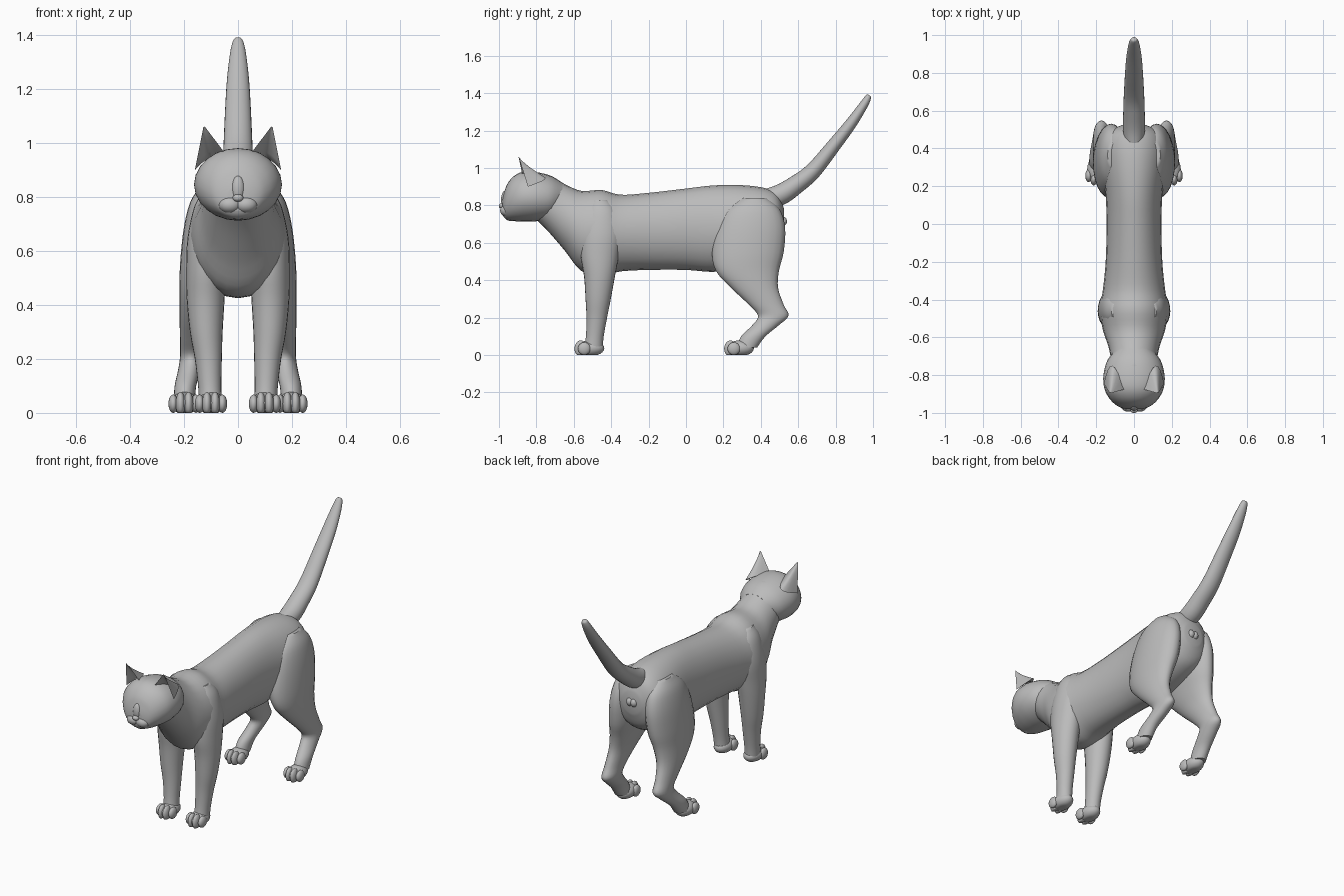
import bpy, bmesh, math
from mathutils import Vector

if "Cube" in bpy.data.objects:
    bpy.data.objects.remove(bpy.data.objects["Cube"])

fur = bpy.data.materials.new("grey fur")
fur.diffuse_color = (0.5, 0.5, 0.5, 1)
fur.use_nodes = True
fur.node_tree.nodes["Principled BSDF"].inputs["Base Color"].default_value = fur.diffuse_color


def finish(name, bm, mirror=False, angle=50):
    bmesh.ops.recalc_face_normals(bm, faces=bm.faces)
    mesh = bpy.data.meshes.new(name)
    bm.to_mesh(mesh)
    bm.free()
    mesh.materials.append(fur)
    ob = bpy.data.objects.new(name, mesh)
    bpy.context.collection.objects.link(ob)
    bpy.ops.object.select_all(action='DESELECT')
    ob.select_set(True)
    bpy.context.view_layer.objects.active = ob
    bpy.ops.object.shade_smooth_by_angle(angle=math.radians(angle))
    if mirror:
        ob.modifiers.new("Mirror", 'MIRROR')
    return ob


def spline(rows, steps):
    """Smooth curve through rows of numbers."""
    out = []
    for i in range(len(rows) - 1):
        p0, p1, p2 = rows[max(i - 1, 0)], rows[i], rows[i + 1]
        p3 = rows[min(i + 2, len(rows) - 1)]
        for s in range(steps):
            t = s / steps
            out.append([0.5 * (2 * b + (c - a) * t + (2 * a - 5 * b + 4 * c - d) * t * t
                               + (3 * b - a - 3 * c + d) * t ** 3)
                        for a, b, c, d in zip(p0, p1, p2, p3)])
    return out + [list(rows[-1])]


def skin(bm, loops):
    """Bridge closed loops of points and cap both ends."""
    rings = [[bm.verts.new(p) for p in loop] for loop in loops]
    n = len(rings[0])
    for a, b in zip(rings, rings[1:]):
        for k in range(n):
            bm.faces.new((a[k], a[(k + 1) % n], b[(k + 1) % n], b[k]))
    bm.faces.new(rings[0])
    bm.faces.new(rings[-1])


def ellipse(c, u, v, n=24):
    c, u, v = Vector(c), Vector(u), Vector(v)
    return [c + u * math.cos(2 * math.pi * k / n) + v * math.sin(2 * math.pi * k / n) for k in range(n)]


def along_y(name, rows):
    """Rows: y, top z, bottom z, half width."""
    bm = bmesh.new()
    skin(bm, [ellipse((0, y, (t + b) / 2), (w, 0, 0), (0, 0, (t - b) / 2))
              for y, t, b, w in spline(rows, 4)])
    return finish(name, bm)


def along_z(name, rows):
    """Rows: z, front y, back y, inner x, outer x."""
    bm = bmesh.new()
    skin(bm, [ellipse(((i + o) / 2, (f + b) / 2, z), ((o - i) / 2, 0, 0), (0, (b - f) / 2, 0))
              for z, f, b, i, o in spline(rows, 4)])
    return finish(name, bm, mirror=True)


def balls(name, items, mirror=True, floor=False):
    """Items: centre and radii of each ellipsoid."""
    bm = bmesh.new()
    for c, r in items:
        made = bmesh.ops.create_uvsphere(bm, u_segments=20, v_segments=12, radius=1)
        for v in made["verts"]:
            v.co = Vector(c) + Vector(a * b for a, b in zip(v.co, r))
            if floor:
                v.co.z = max(v.co.z, 0)
    return finish(name, bm, mirror)


# Torso and neck
along_y("torso", [
    (-.84, .95, .76, .09), (-.75, .968, .675, .115), (-.65, .915, .56, .135),
    (-.56, .878, .45, .165), (-.45, .882, .425, .18), (-.35, .857, .447, .165),
    (-.2, .867, .455, .15), (0, .89, .455, .145), (.15, .907, .445, .15),
    (.3, .908, .47, .165), (.42, .893, .51, .165), (.49, .86, .56, .13), (.525, .78, .65, .06)])

# Head
along_y("head", [
    (-.66, .92, .78, .09), (-.72, .957, .73, .14), (-.8, .978, .715, .162),
    (-.87, .98, .713, .157), (-.92, .957, .716, .133), (-.955, .915, .722, .1),
    (-.972, .87, .735, .07), (-.98, .84, .75, .04)])

# Face details
balls("muzzle", [((.03, -.958, .772), (.042, .036, .032))])
balls("chin", [((0, -.94, .745), (.036, .03, .028))], mirror=False)
balls("nose", [((0, -.985, .797), (.02, .016, .014)), ((0, -.965, .83), (.026, .024, .05))], mirror=False)
balls("eyes", [((.065, -.937, .856), (.031, .018, .023))])

# Ears: crescent loops that shrink towards the tip, hollow at the front
bm = bmesh.new()
inner, outer, tip = Vector((.05, -.875, .965)), Vector((.16, -.845, .9)), Vector((.127, -.897, 1.067))
loops = []
for s in range(7):
    t = s / 6
    a, b = inner.lerp(tip, t * .95), outer.lerp(tip, t * .95)
    back = Vector((.01, .11, .015)) * (1 - t) ** 1.3
    arc = [a.lerp(b, k / 8) + back * math.sin(math.pi * k / 8) for k in range(9)]
    front = [a.lerp(b, k / 8) + back * .7 * math.sin(math.pi * k / 8) for k in range(7, 0, -1)]
    loops.append(arc + front)
skin(bm, loops)
finish("ears", bm, mirror=True)

# Legs
along_z("front_legs", [
    (.83, -.5, -.42, .07, .12), (.77, -.535, -.37, .05, .16), (.65, -.56, -.345, .05, .187),
    (.53, -.562, -.36, .045, .192), (.42, -.545, -.38, .05, .19), (.3, -.537, -.402, .057, .178),
    (.2, -.532, -.422, .06, .16), (.1, -.535, -.44, .062, .148), (.04, -.545, -.445, .06, .145)])
along_z("hind_legs", [
    (.84, .3, .43, .06, .14), (.78, .215, .5, .04, .178), (.68, .165, .53, .035, .202),
    (.55, .14, .522, .045, .215), (.45, .16, .497, .075, .217), (.36, .24, .492, .105, .217),
    (.27, .335, .522, .125, .215), (.21, .385, .548, .13, .215), (.16, .355, .497, .14, .222),
    (.1, .295, .425, .155, .235), (.04, .27, .38, .16, .238)])


# Paws with four toes each
def paw(name, x, y):
    items = [((x, y, .036), (.05, .075, .042))]
    for k, dx in enumerate((-.042, -.015, .015, .042)):
        dy = -.05 if k in (1, 2) else -.032
        items.append(((x + dx, y + dy, .034), (.018, .034, .034 + .01 * (k in (1, 2)))))
    balls(name, items, floor=True)


paw("front_paws", .1, -.512)
paw("hind_paws", .198, .288)

# Tail
bm = bmesh.new()
path = spline([(.4, .83, .045, .05), (.5, .855, .058, .056), (.59, .912, .057, .05), (.68, .985, .054, .044),
               (.79, 1.12, .048, .037), (.88, 1.235, .041, .031), (.95, 1.337, .029, .023),
               (.975, 1.38, .018, .016), (.98, 1.388, .008, .008)], 4)
loops = []
for i, (y, z, w, h) in enumerate(path):
    p, q = path[max(i - 1, 0)], path[min(i + 1, len(path) - 1)]
    d = Vector((0, q[0] - p[0], q[1] - p[1])).normalized()
    loops.append(ellipse((0, y, z), (w, 0, 0), Vector((0, -d.z, d.y)) * h))
skin(bm, loops)
finish("tail", bm)

# Small bump below the tail
balls("rump_bump", [((.014, .515, .715), (.022, .025, .026))])
